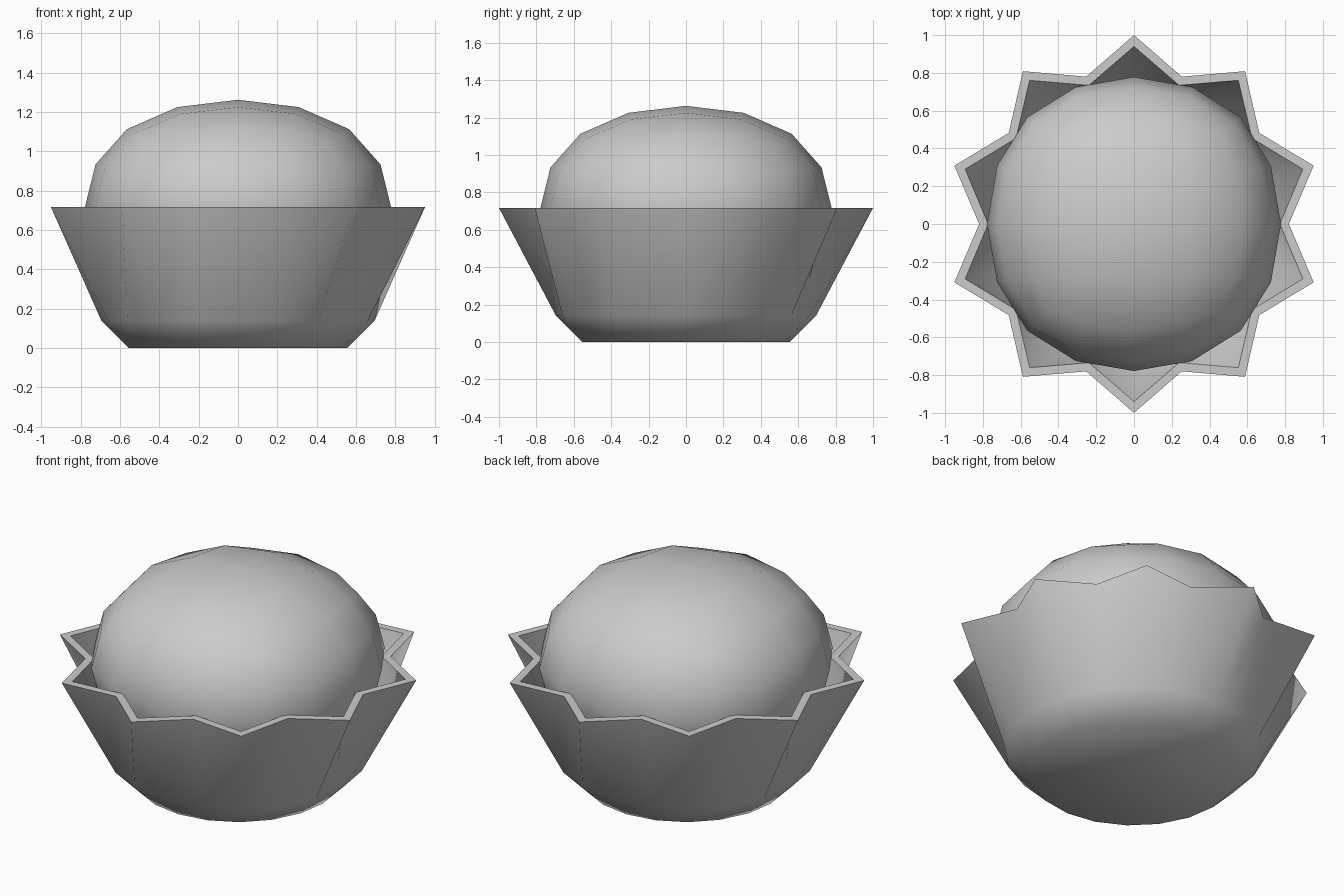
import bpy, bmesh, math

if "Cube" in bpy.data.objects:
    bpy.data.objects.remove(bpy.data.objects["Cube"])

SIDES = 20


def finish(ob, angle):
    bpy.ops.object.select_all(action='DESELECT')
    ob.select_set(True)
    bpy.context.view_layer.objects.active = ob
    bpy.ops.object.shade_smooth_by_angle(angle=math.radians(angle))


def ring(bm, r_valley, r_tip, z):
    verts = []
    for i in range(SIDES):
        a = i * 2 * math.pi / SIDES
        r = r_tip if i % 2 else r_valley
        verts.append(bm.verts.new((r * math.cos(a), r * math.sin(a), z)))
    return verts


# Pleated paper cup: outside from the base up to the star rim, then back down inside
bm = bmesh.new()
profile = [(0.555, 0.555, 0.0), (0.695, 0.695, 0.14), (0.82, 1.0, 0.717),
           (0.772, 0.94, 0.717), (0.645, 0.645, 0.16), (0.53, 0.53, 0.045)]
rings = [ring(bm, *p) for p in profile]
for lo, hi in zip(rings, rings[1:]):
    for i in range(SIDES):
        j = (i + 1) % SIDES
        bm.faces.new((lo[i], lo[j], hi[j], hi[i]))
bm.faces.new(rings[0][::-1])
bm.faces.new(rings[-1])
bmesh.ops.recalc_face_normals(bm, faces=bm.faces)
mesh = bpy.data.meshes.new("paper_cup")
bm.to_mesh(mesh)
bm.free()
cup = bpy.data.objects.new("paper_cup", mesh)
bpy.context.collection.objects.link(cup)
finish(cup, 60)

# Domed cake: a subdivided box sitting in the cup
bpy.ops.mesh.primitive_cube_add(size=2, location=(0, 0, 0.717))
cake = bpy.context.object
cake.name = "cake_dome"
cake.scale = (0.927, 0.927, 0.65)
bpy.ops.object.transform_apply(location=False, rotation=False, scale=True)
sub = cake.modifiers.new("round", 'SUBSURF')
sub.levels = sub.render_levels = 2
bpy.ops.object.modifier_apply(modifier=sub.name)
finish(cake, 60)
